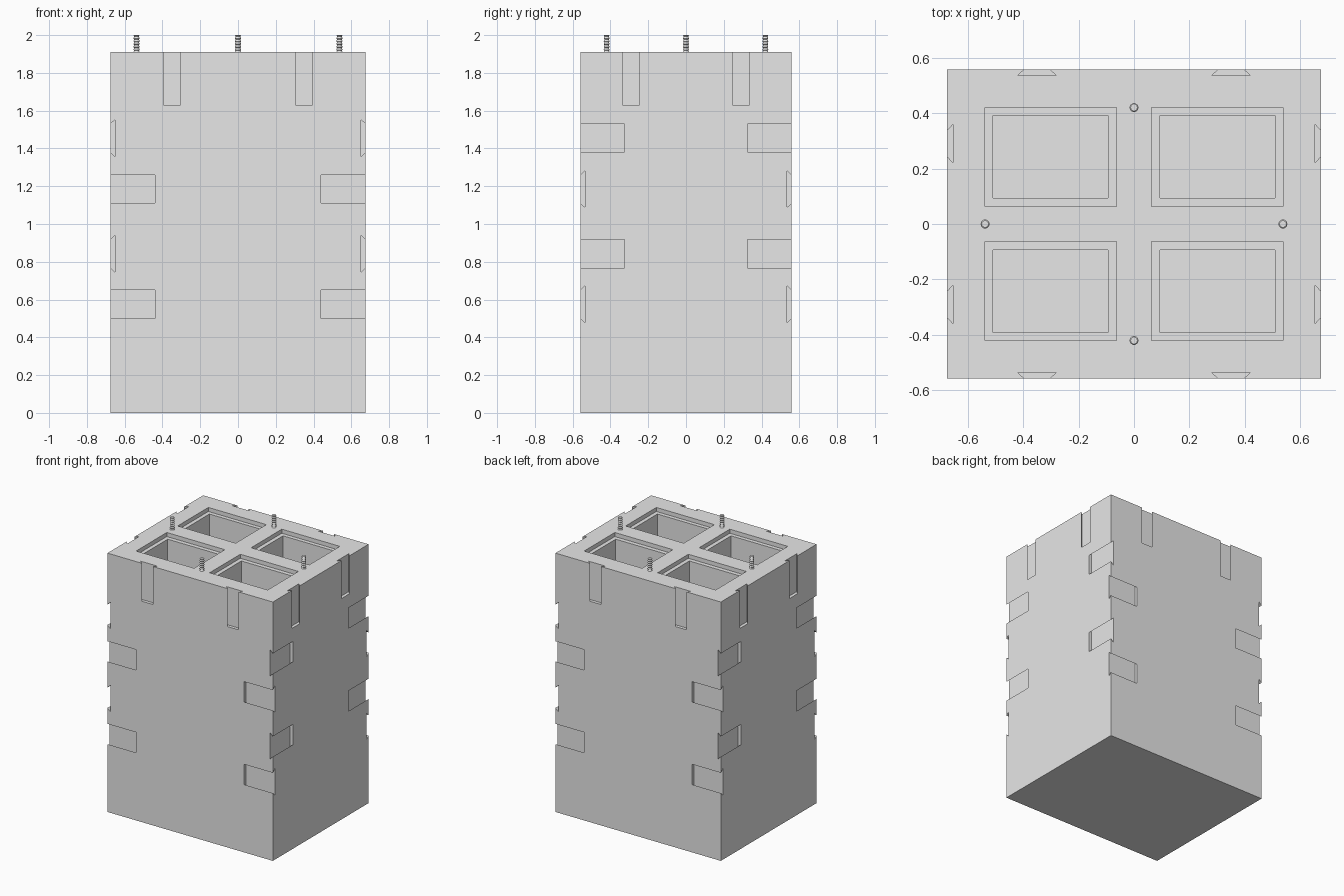
import bpy, bmesh, math
from mathutils import Vector, Matrix

if "Cube" in bpy.data.objects:
    bpy.data.objects.remove(bpy.data.objects["Cube"])

HX, HY, TOP = 0.675, 0.558, 1.91
SIGNS = [(sx, sy) for sx in (-1, 1) for sy in (-1, 1)]
X, Y, Z = Vector((1, 0, 0)), Vector((0, 1, 0)), Vector((0, 0, 1))

grey = bpy.data.materials.new("plain grey")
grey.use_nodes = True
grey.diffuse_color = (0.8, 0.8, 0.8, 1)
grey.node_tree.nodes["Principled BSDF"].inputs["Base Color"].default_value = (0.8, 0.8, 0.8, 1)


def make_object(name, bm):
    bmesh.ops.recalc_face_normals(bm, faces=bm.faces[:])
    mesh = bpy.data.meshes.new(name)
    bm.to_mesh(mesh)
    bm.free()
    mesh.materials.append(grey)
    obj = bpy.data.objects.new(name, mesh)
    bpy.context.collection.objects.link(obj)
    return obj


def add_box(bm, lo, hi):
    lo, hi = Vector(lo), Vector(hi)
    size = Matrix.Diagonal(((hi - lo).to_4d()))
    size[3][3] = 1
    bmesh.ops.create_cube(bm, size=1, matrix=Matrix.Translation((lo + hi) / 2) @ size)


def add_dovetail(bm, start, along, across, out, length, mouth, root):
    """Undercut groove: narrow at the surface, wide at its floor."""
    depth, over = -0.023, 0.03
    outline = [(-root, depth), (root, depth), (mouth, 0), (mouth, over), (-mouth, over), (-mouth, 0)]
    ring = [bm.verts.new(start + across * a + out * d) for a, d in outline]
    face = bm.faces.new(ring)
    moved = bmesh.ops.extrude_face_region(bm, geom=[face])["geom"]
    verts = [v for v in moved if isinstance(v, bmesh.types.BMVert)]
    bmesh.ops.translate(bm, verts=verts, vec=along * length)


def carve(target, cutter):
    cutter.hide_render = True
    mod = target.modifiers.new("carve", "BOOLEAN")
    mod.operation, mod.solver, mod.object = "DIFFERENCE", "EXACT", cutter
    bpy.context.view_layer.objects.active = target
    bpy.ops.object.modifier_apply(modifier=mod.name)
    bpy.data.objects.remove(cutter)


# Main block
bm = bmesh.new()
add_box(bm, (-HX, -HY, 0), (HX, HY, TOP))
block = make_object("block", bm)

# Grooves in the four walls: corner runs and slots open at the top
bm = bmesh.new()
for sx, sy in SIGNS:
    for z in (0.575, 1.185):
        add_dovetail(bm, Vector((sx * 0.44, sy * HY, z)), X * sx, Z, Y * sy, 0.3, 0.075, 0.097)
    for z in (0.843, 1.455):
        add_dovetail(bm, Vector((sx * HX, sy * 0.325, z)), Y * sy, Z, X * sx, 0.3, 0.075, 0.097)
    add_dovetail(bm, Vector((sx * 0.35, sy * HY, 1.63)), Z, X, Y * sy, 0.35, 0.045, 0.07)
    add_dovetail(bm, Vector((sx * HX, sy * 0.29, 1.63)), Z, Y, X * sx, 0.35, 0.045, 0.07)
carve(block, make_object("groove_cutter", bm))

# Four stepped wells: a shallow ledge, then a deep recess
for x0, x1, y0, y1, floor in ((0.063, 0.537, 0.063, 0.421, TOP - 0.03),
                              (0.093, 0.508, 0.094, 0.392, 0.14)):
    bm = bmesh.new()
    for sx, sy in SIGNS:
        xs, ys = sorted((sx * x0, sx * x1)), sorted((sy * y0, sy * y1))
        add_box(bm, (xs[0], ys[0], floor), (xs[1], ys[1], TOP + 0.1))
    carve(block, make_object("well_cutter", bm))


# Ridged locating pins
def ridged_pin(name, x, y, ridges=6, sides=10):
    base, tip, wide, narrow = TOP, 2.0, 0.0165, 0.0125
    step = (tip - base) / ridges
    profile = [(wide, base)]
    for i in range(ridges):
        profile += [(narrow, base + step * (i + 0.5)), (wide, base + step * (i + 0.8))]
    profile.append((narrow, tip))
    bm = bmesh.new()
    rings = []
    for r, z in profile:
        rings.append([bm.verts.new((x + r * math.cos(a), y + r * math.sin(a), z))
                      for a in (math.tau * k / sides for k in range(sides))])
    for low, high in zip(rings, rings[1:]):
        for k in range(sides):
            n = (k + 1) % sides
            bm.faces.new((low[k], low[n], high[n], high[k]))
    bm.faces.new(rings[0])
    bm.faces.new(rings[-1])
    make_object(name, bm)


ridged_pin("left_pin", 0.537, 0)
ridged_pin("right_pin", -0.537, 0)
ridged_pin("front_pin", 0, -0.42)
ridged_pin("back_pin", 0, 0.42)
